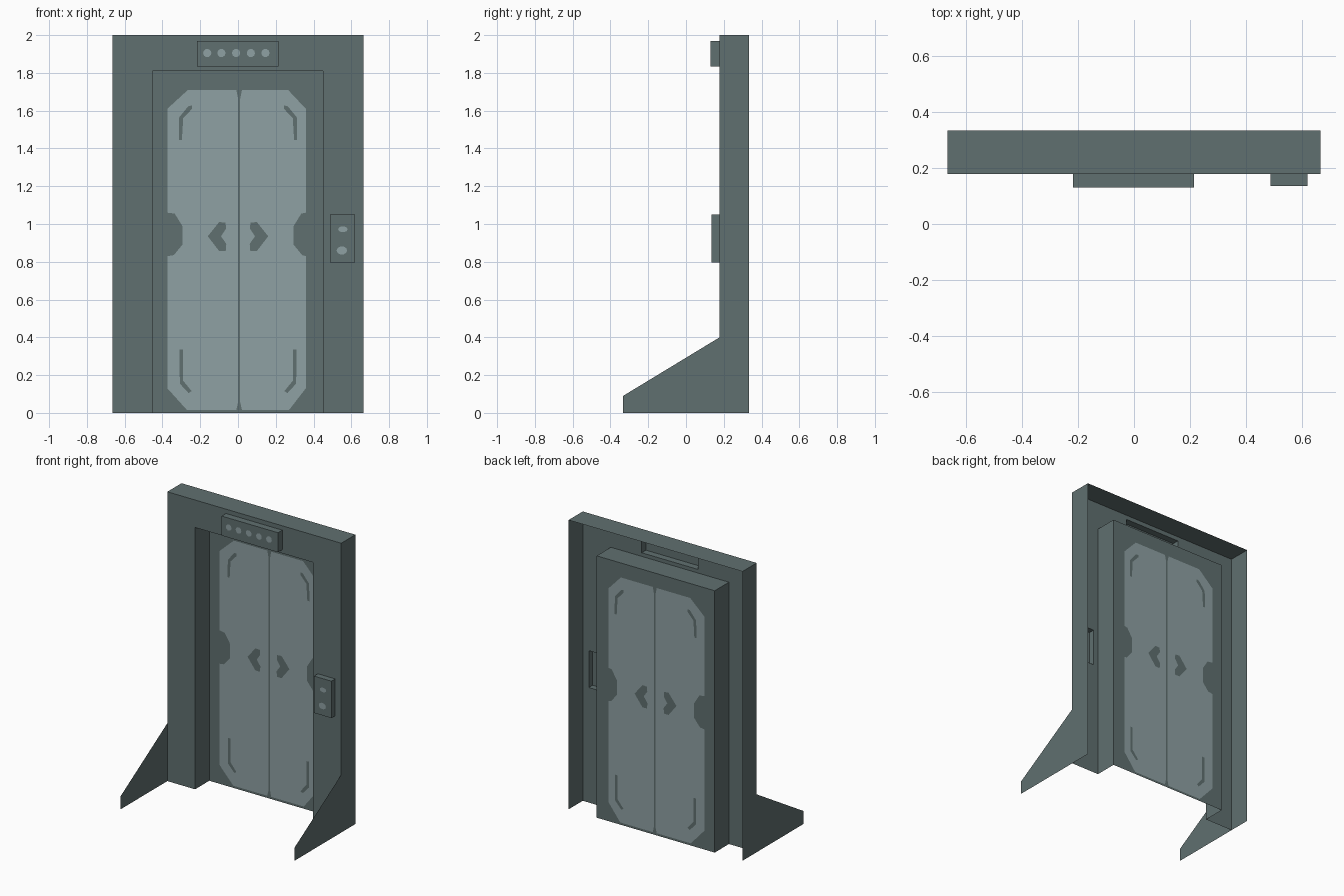
import bpy, bmesh, math
from mathutils import Vector
from mathutils.geometry import delaunay_2d_cdt

if "Cube" in bpy.data.objects:
    bpy.data.objects.remove(bpy.data.objects["Cube"])


def material(name, rgb):
    m = bpy.data.materials.new(name)
    m.diffuse_color = (*rgb, 1)
    m.use_nodes = True
    m.node_tree.nodes["Principled BSDF"].inputs["Base Color"].default_value = m.diffuse_color
    return m


DARK = material("dark grey green metal", (0.117, 0.160, 0.160))
LIGHT = material("pale grey panel", (0.275, 0.355, 0.367))


def finish(name, bm):
    bmesh.ops.remove_doubles(bm, verts=bm.verts, dist=0.0005)
    me = bpy.data.meshes.new(name)
    bm.to_mesh(me)
    bm.free()
    me.materials.append(DARK)
    me.materials.append(LIGHT)
    ob = bpy.data.objects.new(name, me)
    bpy.context.collection.objects.link(ob)
    return ob


def rect(x0, x1, z0, z1):
    return [(x0, z0), (x1, z0), (x1, z1), (x0, z1)]


def disc(x, z, rx, rz, n=10):
    return [(x + rx * math.cos(2 * math.pi * i / n), z + rz * math.sin(2 * math.pi * i / n))
            for i in range(n)]


def ccw(poly):
    area = sum(a[0] * b[1] - b[0] * a[1] for a, b in zip(poly, poly[1:] + poly[:1]))
    return poly if area > 0 else poly[::-1]


def sheet(bm, y, outlines, cut=False):
    """Flat sheet facing -y; nested outlines alternate colour, or become holes."""
    pts, faces = [], []
    for poly in map(ccw, outlines):
        faces.append(list(range(len(pts), len(pts) + len(poly))))
        pts += [Vector(p) for p in poly]
    vs, _, fs, _, _, owners = delaunay_2d_cdt(pts, [], faces, 1, 1e-5)
    verts = [bm.verts.new((v.x, y, v.y)) for v in vs]
    for f, own in zip(fs, owners):
        depth = len(own)
        if depth == 0 or (cut and depth > 1):
            continue
        bm.faces.new([verts[i] for i in f]).material_index = (depth + 1) % 2


def walls(bm, path, y0, y1, closed=True):
    """Straight walls from y0 to y1 along a path in x, z."""
    pairs = list(zip(path, path[1:] + path[:1]))
    for a, b in (pairs if closed else pairs[:-1]):
        bm.faces.new([bm.verts.new(p) for p in (
            (a[0], y0, a[1]), (a[0], y1, a[1]), (b[0], y1, b[1]), (b[0], y0, b[1]))])


W, FRONT, BACK = 0.665, 0.178, 0.333
SIGN = rect(-0.217, 0.214, 1.835, 1.97)
BUTTONS = rect(0.486, 0.619, 0.795, 1.05)

# Frame: open-backed front sheet with doorway, top strip and footed sides
bm = bmesh.new()
doorway = [(-W, 0), (-0.453, 0), (-0.453, 1.81), (0.45, 1.81), (0.45, 0), (W, 0), (W, 2), (-W, 2)]
sheet(bm, FRONT, [doorway, SIGN, BUTTONS], cut=True)
walls(bm, [(W, 2), (-W, 2)], FRONT, BACK, closed=False)
side = [(BACK, 0), (BACK, 2), (FRONT, 2), (FRONT, 0.4), (-BACK, 0.09), (-BACK, 0)]
for s in (-1, 1):
    f = bm.faces.new([bm.verts.new((s * W, y, z)) for y, z in side])
    f.normal_update()
    if f.normal.x * s < 0:
        f.normal_flip()
finish("door_frame", bm)

# Recess lining, open at the floor
bm = bmesh.new()
walls(bm, [(-0.453, 0), (-0.453, 1.81), (0.45, 1.81), (0.45, 0)], FRONT, BACK, closed=False)
finish("doorway_recess", bm)

# Double door with painted leaves, grips and corner marks
outlines = [rect(-0.453, 0.45, 0, 1.81)]
grip = [(0.16, 0.935), (0.10, 1.01), (0.066, 1.008), (0.063, 0.975), (0.09, 0.935),
        (0.062, 0.895), (0.065, 0.857), (0.10, 0.857)]
top_mark = [(0.313, 1.445), (0.297, 1.445), (0.290, 1.56), (0.243, 1.61), (0.243, 1.627),
            (0.262, 1.625), (0.311, 1.565)]
low_mark = [(0.31, 0.335), (0.29, 0.335), (0.29, 0.17), (0.245, 0.115), (0.262, 0.105),
            (0.308, 0.155)]
for s, outer, inner in ((-1, 0.374, -0.001), (1, 0.359, 0.011)):
    leaf = [(inner + 0.01, 0.015), (0.27, 0.015), (outer, 0.13), (outer, 0.83), (0.34, 0.835),
            (0.295, 0.89), (0.295, 0.99), (0.335, 1.055), (outer, 1.06), (outer, 1.61),
            (0.265, 1.71), (inner + 0.01, 1.71), (inner, 1.66), (inner, 0.06)]
    outlines += [[(s * x, z) for x, z in p] for p in (leaf, grip, top_mark, low_mark)]
bm = bmesh.new()
sheet(bm, BACK, outlines)
finish("double_door", bm)

# Open-backed boxes: lamp sign over the door and button box beside it
lamps = [disc(x, 1.905, 0.022, 0.022) for x in (-0.163, -0.088, -0.01, 0.068, 0.145)]
keys = [disc(0.555, 0.972, 0.025, 0.016), disc(0.55, 0.86, 0.028, 0.022)]
for name, outline, y, marks in (("lamp_sign", SIGN, 0.131, lamps),
                                ("button_box", BUTTONS, 0.136, keys)):
    bm = bmesh.new()
    sheet(bm, y, [outline] + marks)
    walls(bm, outline[::-1], FRONT, y)
    bmesh.ops.remove_doubles(bm, verts=bm.verts, dist=0.0005)
    bmesh.ops.recalc_face_normals(bm, faces=bm.faces)
    finish(name, bm)
